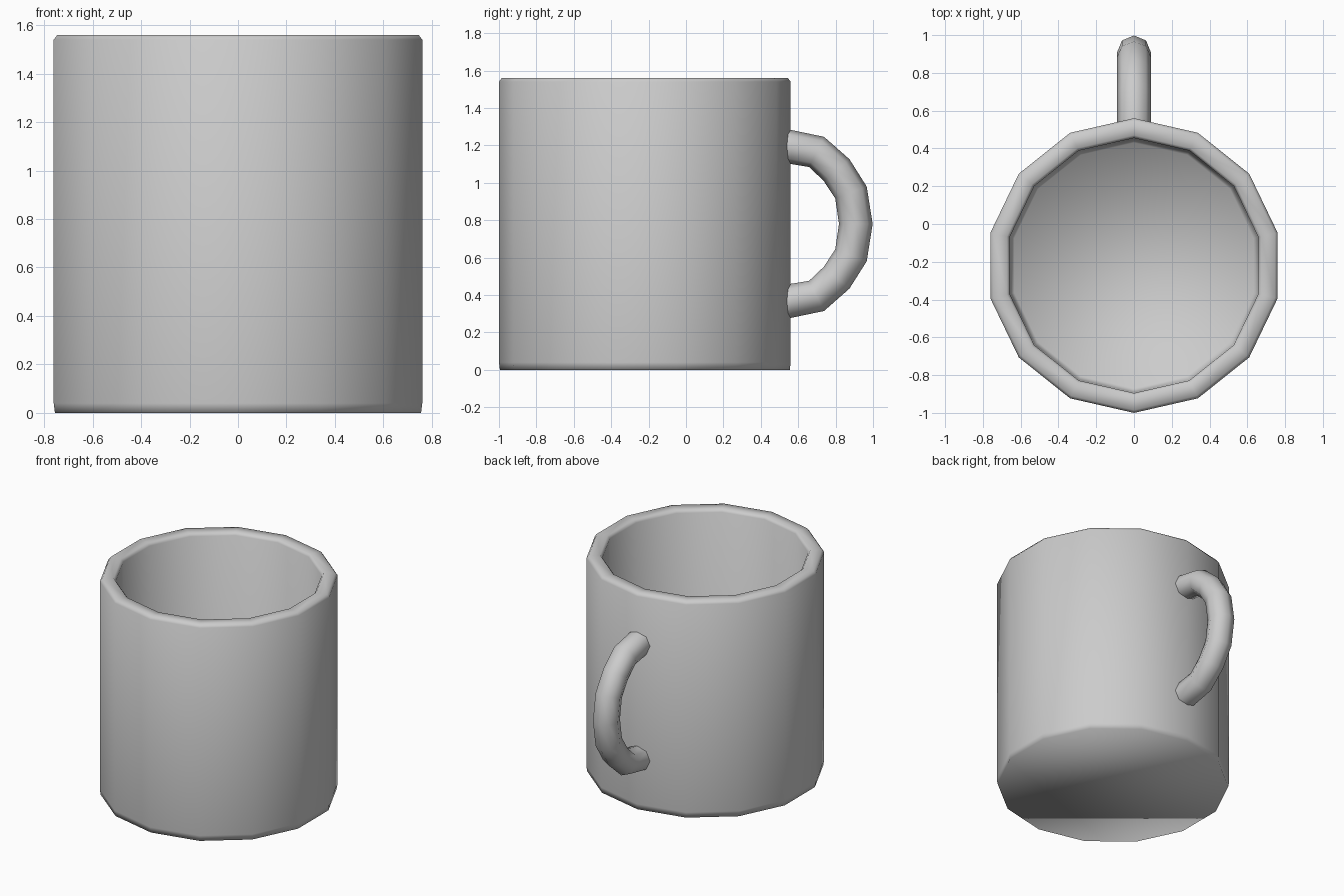
import bpy, bmesh, math
from mathutils import Vector

if "Cube" in bpy.data.objects:
    bpy.data.objects.remove(bpy.data.objects["Cube"])


def skin(name, rings, caps=True):
    """Join equal-sized rings of points into a smooth surface."""
    bm = bmesh.new()
    loops = [[bm.verts.new(p) for p in ring] for ring in rings]
    n = len(loops[0])
    for a, b in zip(loops, loops[1:]):
        for i in range(n):
            j = (i + 1) % n
            bm.faces.new((a[i], a[j], b[j], b[i]))
    if caps:
        bm.faces.new(loops[0])
        bm.faces.new(loops[-1])
    bmesh.ops.recalc_face_normals(bm, faces=bm.faces)
    for f in bm.faces:
        f.smooth = True
    mesh = bpy.data.meshes.new(name)
    bm.to_mesh(mesh)
    bm.free()
    obj = bpy.data.objects.new(name, mesh)
    bpy.context.collection.objects.link(obj)
    return obj


# Cup: 14-sided hollow body, from the base up over the rim and down inside
CUP_Y, SIDES = -0.22, 14
profile = [(0.775, 0.0), (0.78, 0.04), (0.78, 1.54), (0.765, 1.56),
           (0.69, 1.56), (0.675, 1.54), (0.67, 0.14), (0.65, 0.10)]
angles = [math.pi / 2 + math.tau * i / SIDES for i in range(SIDES)]
skin("cup_body", [[(r * math.cos(a), CUP_Y + r * math.sin(a), z) for a in angles]
                  for r, z in profile])

# Handle: 8-sided tube swept along an arc, mirrored about mid height
MID, TUBE = 0.78, 0.09
half = [(0.50, 0.42), (0.545, 0.414), (0.698, 0.385), (0.805, 0.288), (0.882, 0.168)]
path = [(y, MID + h) for y, h in half] + [(0.908, MID)] + \
       [(y, MID - h) for y, h in reversed(half)]
points = [Vector((0, y, z)) for y, z in path]
side = Vector((1, 0, 0))
rings = []
for i, p in enumerate(points):
    before = (p - points[max(i - 1, 0)]).normalized()
    after = (points[min(i + 1, len(points) - 1)] - p).normalized()
    out = (before + after).normalized().cross(side)
    rings.append([p + TUBE * (math.cos(t) * out + math.sin(t) * side)
                  for t in (math.tau * k / 8 for k in range(8))])
skin("handle", rings)
